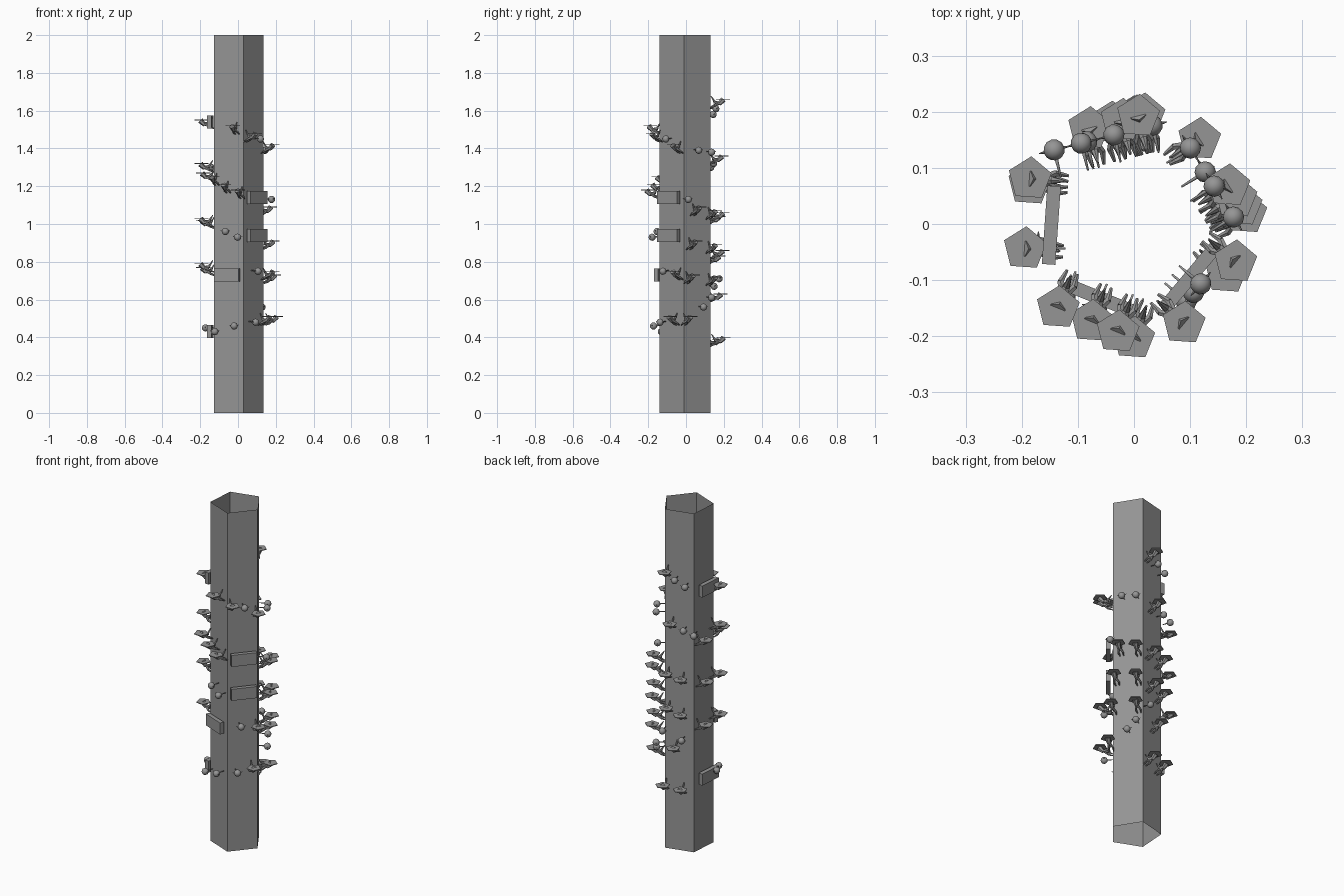
import bpy, bmesh
from math import radians, cos, sin, pi
from mathutils import Matrix, Vector

default = bpy.data.objects.get("Cube")
if default:
    bpy.data.objects.remove(default)

CENTRE = Vector((-0.006, -0.002, 0))
RADIUS = 0.142
FIRST_CORNER = -4          # degrees, corner of the pentagon nearest +x

stone = bpy.data.materials.new("stone_grey")
stone.use_nodes = True
grey = (0.3, 0.3, 0.3, 1)
stone.diffuse_color = grey
stone.node_tree.nodes["Principled BSDF"].inputs["Base Color"].default_value = grey


def finish_mesh(bm, name):
    mesh = bpy.data.meshes.new(name)
    bm.to_mesh(mesh)
    bm.free()
    mesh.materials.append(stone)
    return mesh


def place(mesh, name, matrix=Matrix()):
    obj = bpy.data.objects.new(name, mesh)
    obj.matrix_world = matrix
    bpy.context.collection.objects.link(obj)
    return obj


def limb(bm, start, end, r1, r2, sides=6):
    """Tapered rod between two points."""
    a, b = Vector(start), Vector(end)
    turn = (b - a).to_track_quat('Z', 'Y').to_matrix().to_4x4()
    bmesh.ops.create_cone(bm, cap_ends=True, segments=sides, radius1=r1, radius2=r2,
                          depth=(b - a).length,
                          matrix=Matrix.Translation((a + b) / 2) @ turn)


def wall_frame(wall, along, out, z):
    """Frame on a wall: local x points outward, local y runs along the wall."""
    angle = radians(FIRST_CORNER + 36 + 72 * wall)
    turn = Matrix.Rotation(angle, 4, 'Z')
    return Matrix.Translation(CENTRE) @ turn @ Matrix.Translation((out, along, z))


# Open pentagonal tower
bm = bmesh.new()
rings = []
for z in (0, 2):
    rings.append([bm.verts.new(CENTRE + Vector((
        RADIUS * cos(radians(FIRST_CORNER + 72 * i)),
        RADIUS * sin(radians(FIRST_CORNER + 72 * i)), z))) for i in range(5)])
for i in range(5):
    j = (i + 1) % 5
    bm.faces.new((rings[0][i], rings[0][j], rings[1][j], rings[1][i]))
place(finish_mesh(bm, "tower"), "tower")

# Ledge: thin pentagon plate carried by a branching bracket
bm = bmesh.new()
bmesh.ops.create_cone(bm, cap_ends=True, segments=5, radius1=0.04, radius2=0.04, depth=0.004,
                      matrix=Matrix.Rotation(pi / 5, 4, 'Z'))
limb(bm, (0.005, 0, -0.002), (-0.018, 0, -0.026), 0.016, 0.010)
limb(bm, (-0.016, 0, -0.022), (-0.046, 0, -0.014), 0.010, 0.007)
limb(bm, (-0.04, 0, -0.016), (-0.062, 0, 0.018), 0.007, 0.002)
for side in (-1, 1):
    limb(bm, (-0.02, 0, -0.02), (-0.045, 0.013 * side, -0.035), 0.008, 0.006)
    limb(bm, (-0.045, 0.013 * side, -0.035), (-0.068, 0.010 * side, -0.045), 0.006, 0.003)
ledge_mesh = finish_mesh(bm, "ledge")

# Knob: ball on a thin spike driven into the wall
bm = bmesh.new()
bmesh.ops.create_uvsphere(bm, u_segments=12, v_segments=8, radius=0.019)
limb(bm, (0.01, 0, 0), (-0.05, 0, 0.004), 0.005, 0.002)
for side in (-1, 1):
    limb(bm, (0, 0.015 * side, 0), (0, 0.027 * side, 0.006), 0.003, 0.001, 4)
for face in bm.faces:
    face.smooth = True
knob_mesh = finish_mesh(bm, "knob")

# Box balcony
bm = bmesh.new()
bmesh.ops.create_cube(bm, size=1, matrix=Matrix.Diagonal((0.024, 0.14, 0.068, 1)))
box_mesh = finish_mesh(bm, "wall_box")

# Walls: 0 right-back, 1 back, 2 left side, 3 front, 4 front-right; (along, height)
ledges = {
    0: [(-.033, 1.09), (-.057, .91), (-.074, .73), (-.09, .51),
        (.065, 1.07), (.065, .89), (.065, .72)],
    1: [(-.06, 1.66), (-.03, 1.36), (-.055, 1.06), (.03, 1.04), (-.05, .86),
        (.03, .83), (-.01, .63), (-.07, .4), (.03, .39)],
    2: [(.055, 1.55), (.055, 1.32), (.055, 1.03), (.055, .79),
        (-.07, 1.27), (-.06, 1.02), (-.07, .77)],
    3: [(.05, 1.52), (-.065, 1.25), (0, 1.21), (.08, 1.18)],
    4: [(-.073, 1.48), (.07, 1.42), (.07, .75), (.045, .51)],
}
knobs = {
    0: [(-.02, 1.39), (.06, 1.38), (-.085, 1.13), (.01, .56), (.06, .61)],
    1: [(-.01, 1.61), (.05, 1.58), (.04, 1.32), (.1, 1.3), (.03, .67), (-.08, .71)],
    2: [(.05, .45)],
    3: [(0, .96), (.07, .93), (.05, .46), (-.06, .43)],
    4: [(0, 1.45), (-.02, .75), (-.04, .48)],
}
boxes = {2: [(.01, 1.54), (.01, .43)], 3: [(0, .73)], 4: [(0, 1.14), (0, .94)]}

for name, mesh, out, spots in (("ledge", ledge_mesh, 0.185, ledges),
                               ("knob", knob_mesh, 0.163, knobs),
                               ("wall_box", box_mesh, 0.141, boxes)):
    for wall, places in spots.items():
        for along, z in places:
            place(mesh, name, wall_frame(wall, along, out, z))
